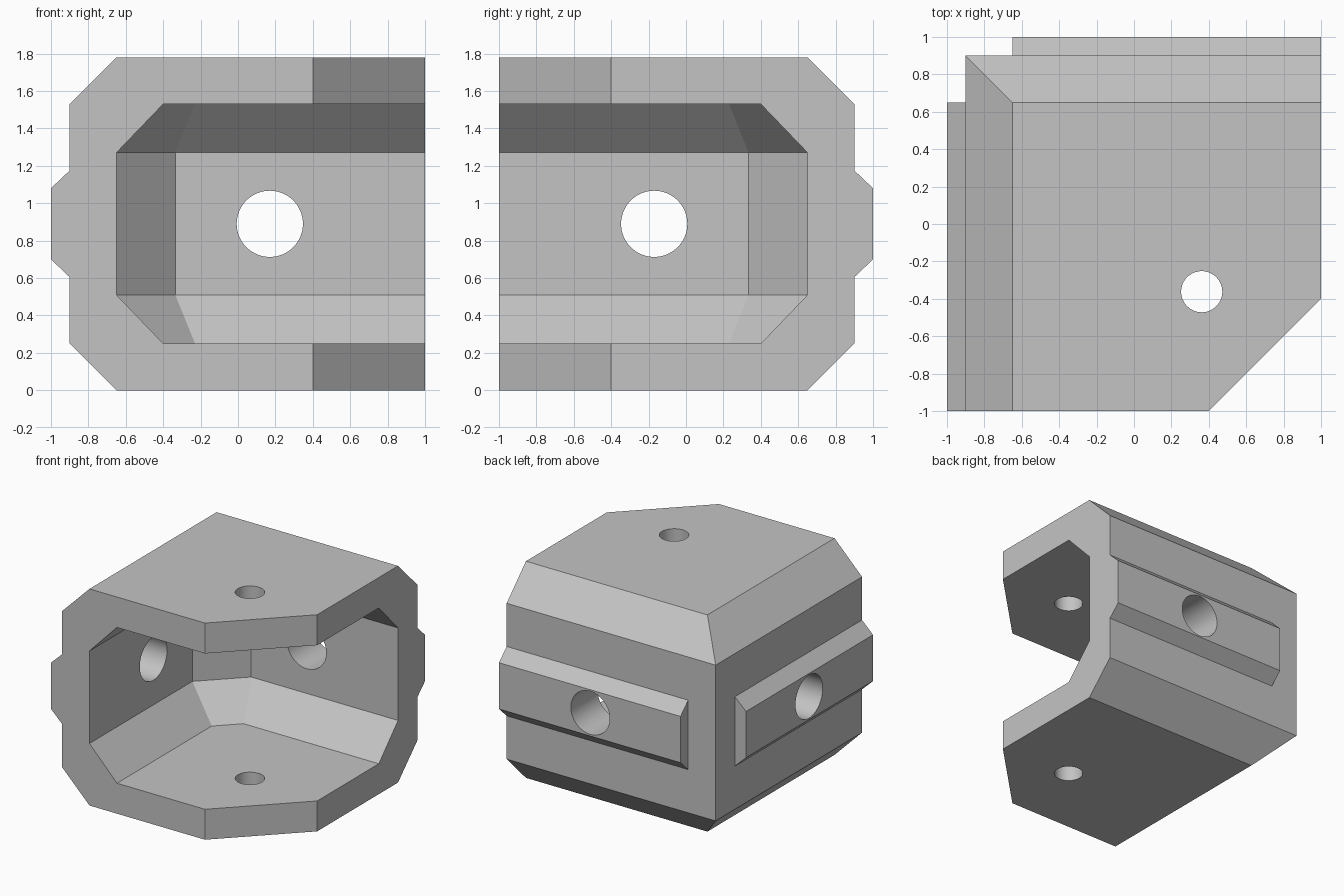
import bpy, bmesh, math
from mathutils import Matrix, Vector

cube = bpy.data.objects.get("Cube")
if cube:
    bpy.data.objects.remove(cube, do_unlink=True)

H = 1.78      # total height
MID = H / 2
B = 0.25      # edge bevel
WALL = 0.9    # distance of the two closed walls from the centre

grey = bpy.data.materials.new("plain_grey")
grey.use_nodes = True
grey.diffuse_color = (0.55, 0.55, 0.55, 1)
grey.node_tree.nodes["Principled BSDF"].inputs["Base Color"].default_value = grey.diffuse_color


def add_object(name, bm, cutter=False):
    mesh = bpy.data.meshes.new(name)
    bmesh.ops.recalc_face_normals(bm, faces=bm.faces)
    bm.to_mesh(mesh)
    bm.free()
    mesh.materials.append(grey)
    obj = bpy.data.objects.new(name, mesh)
    bpy.context.collection.objects.link(obj)
    obj.hide_render = cutter
    return obj


def hull(name, points, cutter=False):
    """Convex solid around points, with flat regions merged."""
    bm = bmesh.new()
    for p in points:
        bm.verts.new(p)
    bmesh.ops.convex_hull(bm, input=bm.verts)
    bmesh.ops.dissolve_limit(bm, angle_limit=0.01, verts=bm.verts, edges=bm.edges)
    return add_object(name, bm, cutter)


def cylinder(name, centre, axis, radius, depth):
    bm = bmesh.new()
    turn = Vector((0, 0, 1)).rotation_difference(Vector(axis)).to_matrix().to_4x4()
    bmesh.ops.create_cone(bm, cap_ends=True, segments=64, radius1=radius, radius2=radius,
                          depth=depth, matrix=Matrix.Translation(centre) @ turn)
    return add_object(name, bm, True)


def combine(target, tool, operation):
    mod = target.modifiers.new(tool.name, 'BOOLEAN')
    mod.operation = operation
    mod.solver = 'EXACT'
    mod.object = tool
    bpy.context.view_layer.objects.active = target
    bpy.ops.object.modifier_apply(modifier=mod.name)
    bpy.data.objects.remove(tool, do_unlink=True)


# Outer shell: two bevelled closed sides and one cut-off open corner
def outer_ring(w, z):
    return [(x, y, z) for x, y in ((-w, -1), (0.4, -1), (1, -0.4), (1, w), (-w, w))]


shell = hull("corner_bracket", outer_ring(WALL - B, 0) + outer_ring(WALL, B)
             + outer_ring(WALL, H - B) + outer_ring(WALL - B, H))


# Cavity: runs out through both open sides, inner corner chamfered
def inner_ring(w, c, z):
    return [(x, y, z) for x, y in ((-w, -1.3), (-w, c), (-c, w), (1.3, w), (1.3, -1.3))]


cavity = hull("cavity_cutter", inner_ring(0.4, 0.23, B) + inner_ring(0.65, 0.335, 0.51)
              + inner_ring(0.65, 0.335, H - 0.51) + inner_ring(0.4, 0.23, H - B), True)
combine(shell, cavity, 'DIFFERENCE')

# Tapered rails along the two closed walls, mirrored across the diagonal
profile = [(WALL, MID - 0.285), (1, MID - 0.19), (1, MID + 0.19), (WALL, MID + 0.285)]
side = [(-d, y, z) for d, z in profile for y in (-1, 0.65)]
back = [(-y, -x, z) for x, y, z in side]
combine(shell, hull("side_rail", side), 'UNION')
combine(shell, hull("back_rail", back), 'UNION')

# Bolt holes through the walls and through the top and bottom plates
combine(shell, cylinder("back_hole", (0.17, 0.8, MID), (0, 1, 0), 0.177, 0.8), 'DIFFERENCE')
combine(shell, cylinder("side_hole", (-0.8, -0.17, MID), (1, 0, 0), 0.177, 0.8), 'DIFFERENCE')
combine(shell, cylinder("plate_hole", (0.362, -0.362, MID), (0, 0, 1), 0.11, 3), 'DIFFERENCE')

# Smooth hole walls, crisp flat faces
bpy.ops.object.select_all(action='DESELECT')
shell.select_set(True)
bpy.context.view_layer.objects.active = shell
bpy.ops.object.shade_smooth_by_angle(angle=math.radians(20))
